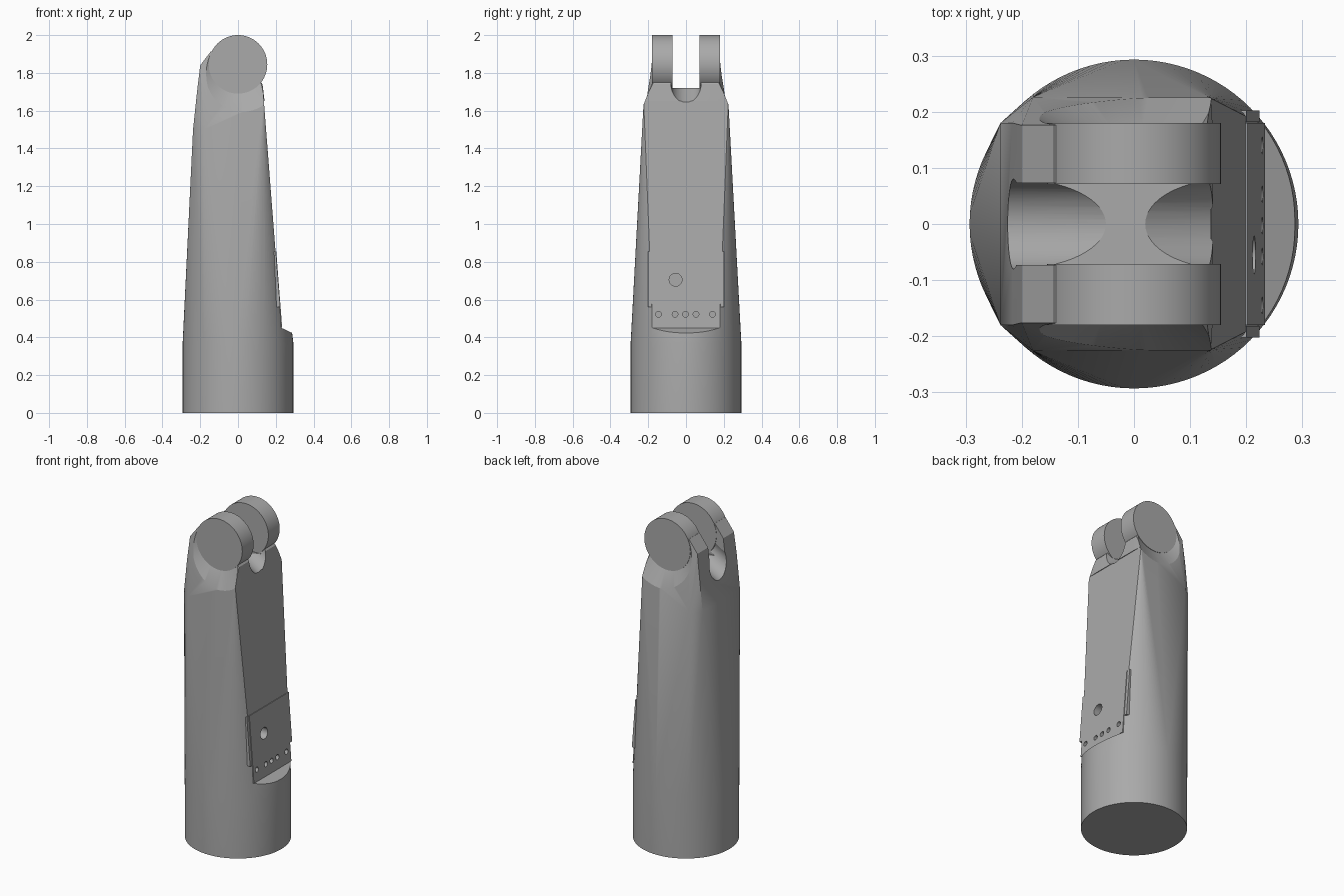
import bpy, bmesh, math
from mathutils import Vector

if "Cube" in bpy.data.objects:
    bpy.data.objects.remove(bpy.data.objects["Cube"])

grey = bpy.data.materials.new("plain_grey")
grey.use_nodes = True
COLOUR = (0.4, 0.4, 0.4, 1)
grey.diffuse_color = COLOUR
grey.node_tree.nodes["Principled BSDF"].inputs["Base Color"].default_value = COLOUR

PIVOT_Z = 1.845
SIDES = (-1, 1)


def hull(name, points):
    """Solid convex part wrapped around a set of points."""
    bm = bmesh.new()
    for p in points:
        bm.verts.new(p)
    res = bmesh.ops.convex_hull(bm, input=bm.verts[:])
    spare = [v for v in res["geom_interior"] if isinstance(v, bmesh.types.BMVert)]
    bmesh.ops.delete(bm, geom=spare, context='VERTS')
    bmesh.ops.recalc_face_normals(bm, faces=bm.faces[:])
    mesh = bpy.data.meshes.new(name)
    bm.to_mesh(mesh)
    bm.free()
    mesh.materials.append(grey)
    ob = bpy.data.objects.new(name, mesh)
    bpy.context.collection.objects.link(ob)
    return ob


def ring(centre, axis, radius, n=64):
    """Circle of points around an axis."""
    turn = Vector((0, 0, 1)).rotation_difference(Vector(axis))
    return [Vector(centre) + turn @ Vector((radius * math.cos(2 * math.pi * i / n),
                                            radius * math.sin(2 * math.pi * i / n), 0))
            for i in range(n)]


def rod(name, a, b, r1, r2=None, n=64):
    """Cylinder or cone between two points."""
    axis = Vector(b) - Vector(a)
    return hull(name, ring(a, axis, r1, n) + ring(b, axis, r2 or r1, n))


def cut(target, cutter):
    mod = target.modifiers.new("cut", 'BOOLEAN')
    mod.operation = 'DIFFERENCE'
    mod.solver = 'EXACT'
    mod.object = cutter
    bpy.context.view_layer.objects.active = target
    bpy.ops.object.modifier_apply(modifier=mod.name)


def both(points):
    """Mirror points across y."""
    return [(x, s * y, z) for x, y, z in points for s in SIDES]


def discard(cutter):
    bpy.data.objects.remove(cutter)


# Body: round base flowing into a squared, chamfered head
body = hull("body", ring((0, 0, 0), (0, 0, 1), 0.293, 96) + ring((0, 0, 0.37), (0, 0, 1), 0.293, 96)
            + both([(-0.238, 0.18, 1.5), (-0.18, 0.226, 1.5), (-0.217, 0.18, 1.7),
                    (0.137, 0.224, 1.65), (0.13, 0.176, 1.74), (0.1, 0.176, 1.78),
                    (-0.2, 0.176, 1.84), (-0.143, 0.176, 1.915)]))

# Sloped flat on the +x side with a short ledge below it
profile = [(0.4, 0.37), (0.23, 0.45), (0.137, 1.65), (0.4, 1.65)]
cutters = [hull("flat_cutter", both([(x, 0.4, z) for x, z in profile]))]

# Conical seats around the outer lug ends
for s in SIDES:
    cutters.append(rod("seat_cutter", (0, s * 0.177, PIVOT_Z), (0, s * 0.267, PIVOT_Z), 0.153, 0.343))

# Fork slot with a rounded scoop at each end
cutters.append(hull("slot_cutter", both([(x, 0.073, z) for x in (-0.5, 0.5) for z in (1.72, 2.2)])))
for inner, outer in (((0.02, 1.72), (0.137, 1.645)), ((-0.05, 1.72), (-0.22, 1.625))):
    a, b = (Vector((p[0], 0, p[1])) for p in (inner, outer))
    along = (b - a).normalized()
    lift = Vector((-along.z, 0, along.x)) * math.copysign(0.08, along.x)
    cutters.append(rod("scoop_cutter", a + lift - along * 0.05, b + lift + along * 0.2, 0.08))
for c in cutters:
    cut(body, c)
    discard(c)


# Access panel lying on the sloped flat
def on_flat(y, z, out):
    return (0.23 - (z - 0.45) * 0.0775 + out, y, z)


def plate(name, y0, y1, z0, z1, out):
    return hull(name, [on_flat(y, z, o) for y in (y0, y1) for z in (z0, z1) for o in (-0.03, out)])


panel = plate("access_panel", -0.18, 0.18, 0.452, 0.855, 0.004)
strips = [plate("panel_side_strip", s * 0.182, s * 0.202, 0.56, 0.855, 0.002) for s in SIDES]

# Large port and row of small screw holes
holes = [(-0.055, 0.705, 0.034)] + [(y, 0.522, 0.015) for y in (-0.145, -0.058, -0.003, 0.053, 0.14)]
for y, z, r in holes:
    c = rod("hole_cutter", on_flat(y, z, -0.06), on_flat(y, z, 0.05), r, n=32)
    cut(panel, c)
    cut(body, c)
    discard(c)

# Round pivot lugs
lugs = [rod("pivot_lug", (0, s * 0.071, PIVOT_Z), (0, s * 0.18, PIVOT_Z), 0.155) for s in SIDES]

# Smooth curved surfaces, keep hard edges
bpy.ops.object.select_all(action='DESELECT')
for ob in [body, panel] + strips + lugs:
    ob.select_set(True)
bpy.context.view_layer.objects.active = body
bpy.ops.object.shade_smooth_by_angle(angle=math.radians(20))
